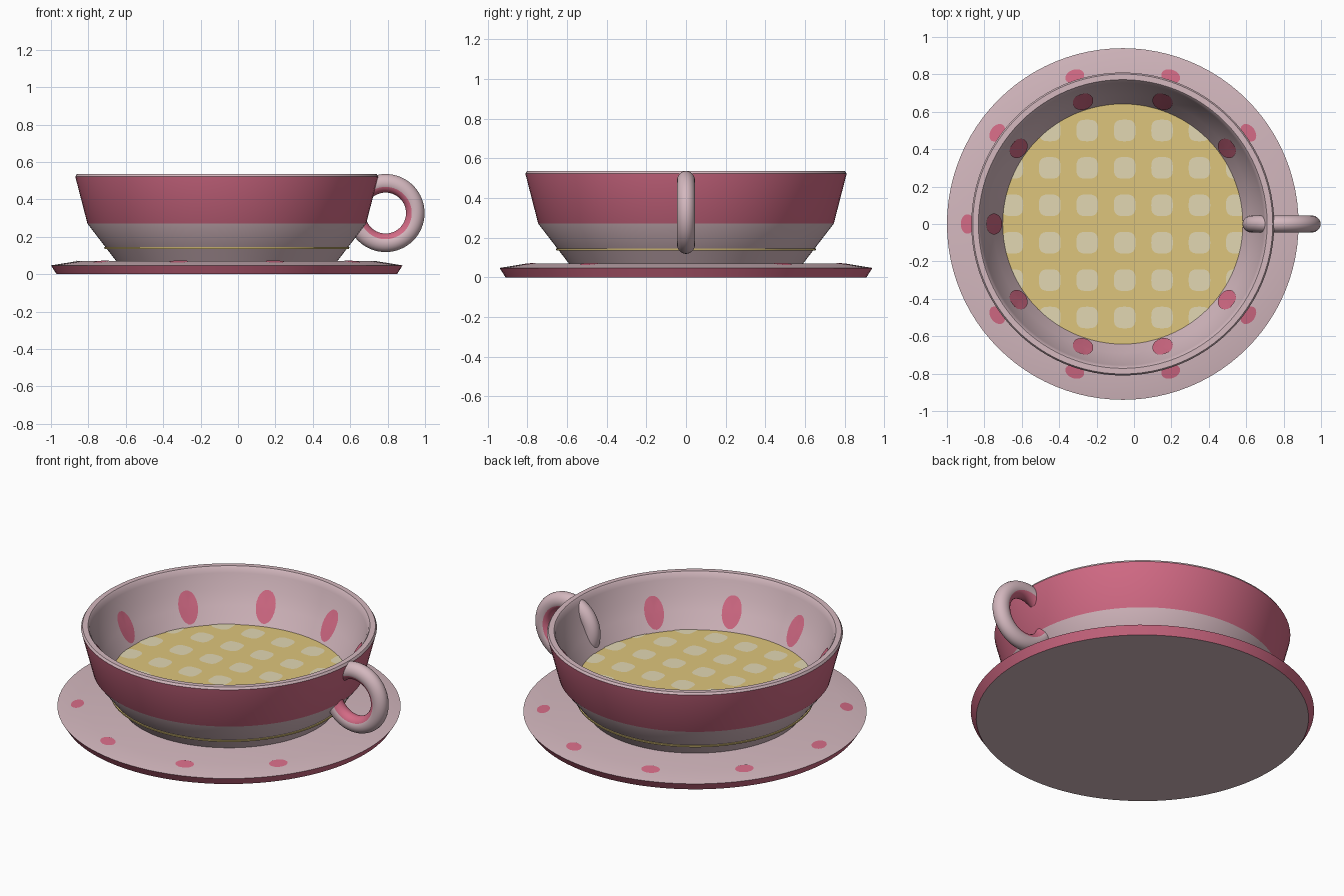
import bpy, bmesh, math
from mathutils import Vector

if "Cube" in bpy.data.objects:
    bpy.data.objects.remove(bpy.data.objects["Cube"])

CX = -0.06          # shared axis of cup and saucer
N = 96

def material(name, rgb):
    m = bpy.data.materials.new(name)
    m.diffuse_color = (*rgb, 1)
    m.use_nodes = True
    m.node_tree.nodes["Principled BSDF"].inputs["Base Color"].default_value = m.diffuse_color
    return m

PALE = material("pale pink", (0.66, 0.48, 0.52))
ROSE = material("rose", (0.65, 0.145, 0.235))
YELLOW = material("tea yellow", (0.73, 0.56, 0.20))
CREAM = material("cream", (0.76, 0.68, 0.45))

def finish(name, bm, mats, angle=30, recalc=True):
    if recalc:
        bmesh.ops.recalc_face_normals(bm, faces=bm.faces[:])
    me = bpy.data.meshes.new(name)
    bm.to_mesh(me)
    bm.free()
    for m in mats:
        me.materials.append(m)
    ob = bpy.data.objects.new(name, me)
    bpy.context.collection.objects.link(ob)
    bpy.ops.object.select_all(action='DESELECT')
    ob.select_set(True)
    bpy.context.view_layer.objects.active = ob
    bpy.ops.object.shade_smooth_by_angle(angle=math.radians(angle))
    return ob

def lathe(name, profile, mats, angle=30):
    """profile: (radius, z, material of the band that follows)"""
    bm = bmesh.new()
    rings = []
    for r, z, mi in profile:
        if r == 0:
            rings.append([bm.verts.new((CX, 0, z))] * N)
        else:
            rings.append([bm.verts.new((CX + r * math.cos(math.tau * i / N),
                                        r * math.sin(math.tau * i / N), z)) for i in range(N)])
    for k in range(len(rings) - 1):
        a, b = rings[k], rings[k + 1]
        for i in range(N):
            j = (i + 1) % N
            vs = list(dict.fromkeys((a[i], a[j], b[j], b[i])))
            bm.faces.new(vs).material_index = profile[k][2]
    return finish(name, bm, mats, angle)

# Saucer: pale top and underside, rose edge
lathe("saucer", [(0, .07, 0), (.80, .07, 0), (.94, .047, 1), (.91, 0, 0), (0, 0, 0)],
      [PALE, ROSE], 20)

# Cup: pale foot, rose upper band, pale rim and inside
WALL = [(.645, .245), (.69, .335), (.73, .41), (.755, .50), (.765, .527)]
cup = [(0, .062, 0), (.585, .062, 0), (.645, .14, 0), (.745, .27, 1), (.81, .522, 0),
       (.802, .535, 0), (.772, .535, 0)]
cup += [(r, z, 0) for r, z in reversed(WALL)] + [(.60, .17, 0), (0, .15, 0)]
lathe("cup", cup, [PALE, ROSE], 30)

# Gold line around the foot
lathe("foot_line", [(.63, .134, 0), (.653, .134, 0), (.656, .145, 0), (.63, .145, 0)], [YELLOW])

# Tea surface
lathe("tea", [(0, .24, 0), (.648, .24, 0), (.60, .2, 0), (0, .2, 0)], [YELLOW])

# Handle: full ring through the wall, rose on its inner side
HX, HZ, R, T = .789, .327, .159, .05
bm = bmesh.new()
grid = [[bm.verts.new((HX + (R + T * math.cos(v)) * math.cos(u), .046 * math.sin(v),
                       HZ + (R + T * math.cos(v)) * math.sin(u)))
         for v in (math.tau * (j + .5) / 24 for j in range(24))]
        for u in (math.tau * i / 64 for i in range(64))]
for i in range(64):
    for j in range(24):
        f = bm.faces.new((grid[i][j], grid[(i + 1) % 64][j],
                          grid[(i + 1) % 64][(j + 1) % 24], grid[i][(j + 1) % 24]))
        f.material_index = 1 if math.cos(math.tau * (j + 1) / 24) < -.3 else 0
finish("handle", bm, [PALE, ROSE], 60)

def wall_radius(z):
    for (r0, z0), (r1, z1) in zip(WALL, WALL[1:]):
        if z <= z1:
            return r0 + (r1 - r0) * (z - z0) / (z1 - z0)
    return WALL[-1][0]

def add_dot(bm, place, up, n=24):
    """place(s, t) maps the unit disc to space; faces are turned towards up"""
    mid = bm.verts.new(place(0, 0))
    rings = [[bm.verts.new(place(k * math.cos(math.tau * i / n), k * math.sin(math.tau * i / n)))
              for i in range(n)] for k in (.5, 1)]
    faces = []
    for i in range(n):
        j = (i + 1) % n
        faces.append(bm.faces.new((mid, rings[0][i], rings[0][j])))
        faces.append(bm.faces.new((rings[0][i], rings[1][i], rings[1][j], rings[0][j])))
    bm.normal_update()
    for f in faces:
        if f.normal.dot(up) < 0:
            f.normal_flip()

# Ten-fold dots on the inside wall and the saucer, left out at the handle
wall_bm, saucer_bm = bmesh.new(), bmesh.new()
for k in range(1, 10):
    a = math.tau * k / 10

    def on_wall(s, t):
        z = .337 + .084 * t
        r = wall_radius(z) - .004
        b = a + .056 * s / .69
        return (CX + r * math.cos(b), r * math.sin(b), z + .002)

    def on_saucer(s, t):
        r = .83 + .036 * t
        b = a + .052 * s / .83
        return (CX + r * math.cos(b), r * math.sin(b), .073 - .023 * max(0, r - .80) / .14)

    add_dot(wall_bm, on_wall, Vector((-math.cos(a), -math.sin(a), .5)))
    add_dot(saucer_bm, on_saucer, Vector((0, 0, 1)))
finish("wall_dots", wall_bm, [ROSE], 40, False)
finish("saucer_dots", saucer_bm, [ROSE], 40, False)

# Grid of rounded-square dots on the tea, clipped to its edge
tea_bm = bmesh.new()
for ix in range(-3, 4):
    for iy in range(-3, 3):
        x, y = .2 * ix + .01, .2 * iy + .1
        if math.hypot(x, y) > .69:
            continue
        pts = []
        for i in range(24):
            c, s = math.cos(math.tau * i / 24), math.sin(math.tau * i / 24)
            px = x + .058 * math.copysign(abs(c) ** .65, c)
            py = y + .058 * math.copysign(abs(s) ** .65, s)
            q = min(1, .642 / math.hypot(px, py))
            pts.append(tea_bm.verts.new((CX + px * q, py * q, .243)))
        tea_bm.faces.new(pts)
finish("tea_dots", tea_bm, [CREAM], 30, False)
